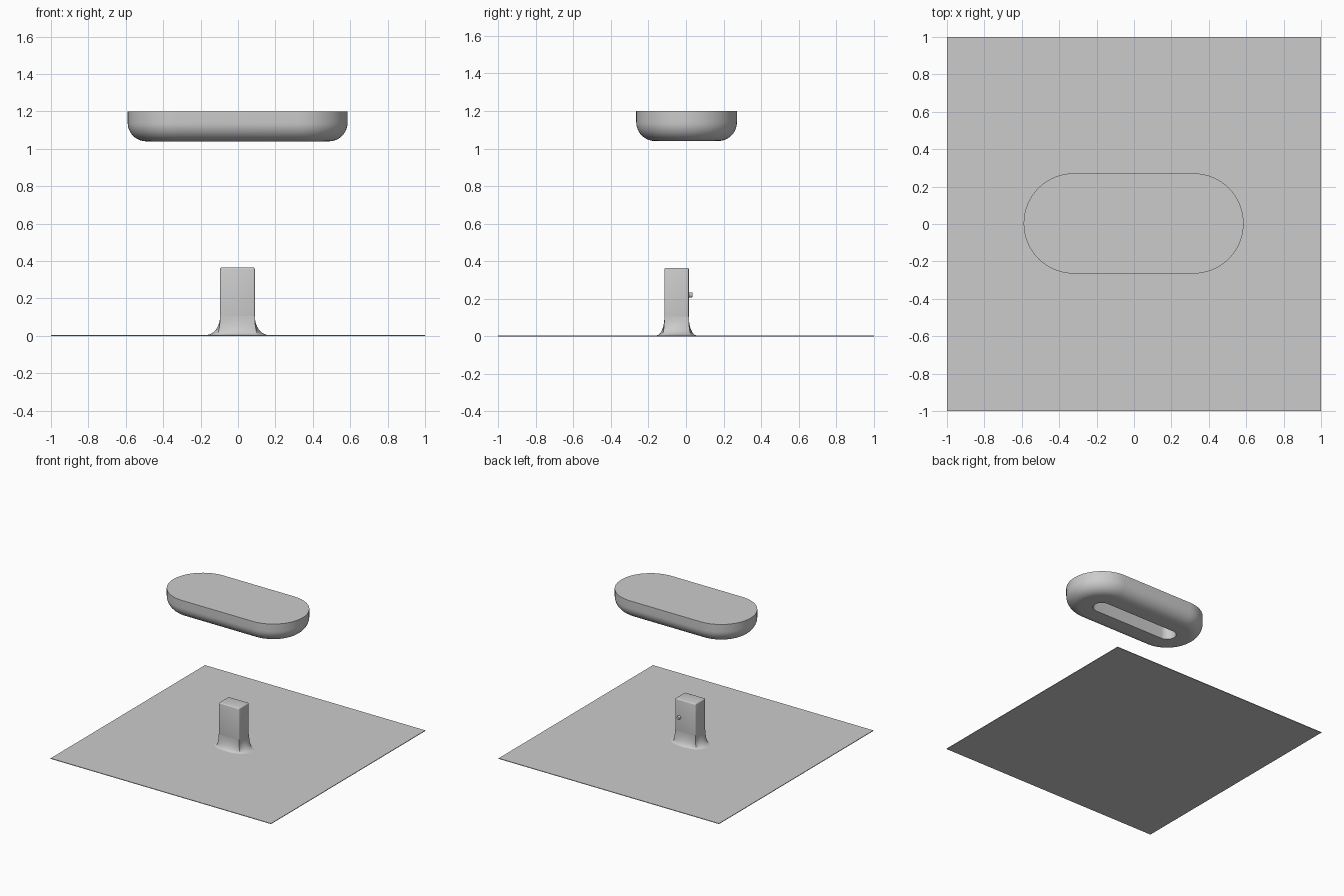
import bpy, bmesh, math

if "Cube" in bpy.data.objects:
    bpy.data.objects.remove(bpy.data.objects["Cube"])


def finish(name, bm, angle=35):
    bmesh.ops.recalc_face_normals(bm, faces=bm.faces[:])
    me = bpy.data.meshes.new(name)
    bm.to_mesh(me)
    bm.free()
    ob = bpy.data.objects.new(name, me)
    bpy.context.collection.objects.link(ob)
    bpy.ops.object.select_all(action='DESELECT')
    ob.select_set(True)
    bpy.context.view_layer.objects.active = ob
    bpy.ops.object.shade_smooth_by_angle(angle=math.radians(angle))
    return ob


def loft(name, loops, caps=True):
    bm = bmesh.new()
    rings = [[bm.verts.new(p) for p in loop] for loop in loops]
    n = len(rings[0])
    for a, b in zip(rings, rings[1:]):
        for i in range(n):
            j = (i + 1) % n
            bm.faces.new((a[i], a[j], b[j], b[i]))
    if caps:
        bm.faces.new(rings[0])
        bm.faces.new(rings[-1])
    return finish(name, bm)


def box(name, lo, hi, bevel=0):
    bm = bmesh.new()
    bmesh.ops.create_cube(bm, size=1)
    for v in bm.verts:
        v.co = [(l + h) / 2 + c * (h - l) for c, l, h in zip(v.co, lo, hi)]
    if bevel:
        bmesh.ops.bevel(bm, geom=bm.edges[:], offset=bevel, segments=3,
                        profile=0.5, affect='EDGES')
    return finish(name, bm)


def stadium(r, z, half=0.32, cy=0.003, n=32):
    pts = []
    for side in (0, 1):
        for i in range(n + 1):
            a = -math.pi / 2 + math.pi * (side + i / n)
            cx = half if side == 0 else -half
            pts.append((cx + r * math.cos(a) - 0.002, cy + r * math.sin(a), z))
    return pts


# thin square ground plate
box("ground_plate", (-1, -1, 0), (1, 1, 0.005))

# upright post
CX, CY, HX, HY = -0.003, -0.05, 0.093, 0.065
box("post", (CX - HX, CY - HY, 0.001), (CX + HX, CY + HY, 0.365), 0.008)

# flared foot: rectangle blending into an ellipse along a concave curve
corners = [(HX, -HY), (HX, HY), (-HX, HY), (-HX, -HY)]
rect = []
for k in range(4):
    (x0, y0), (x1, y1) = corners[k], corners[(k + 1) % 4]
    for i in range(12):
        rect.append((x0 + (x1 - x0) * i / 12, y0 + (y1 - y0) * i / 12))
EX, EY = 0.166, 0.107
foot = []
for s in range(13):
    a = math.pi / 2 * s / 12
    t, z = 1 - math.cos(a), 0.105 - 0.1 * math.sin(a)
    ring = []
    for x, y in rect:
        k = 1 / math.hypot(x / EX, y / EY)
        f = 1 + (k - 1) * t
        ring.append((CX + x * f, CY + y * f, z))
    foot.append(ring)
foot.append([(x, y, 0.001) for x, y, z in foot[-1]])
loft("flared_foot", foot)

# small button on the back of the post
button = []
for r, y in ((0.014, 0.010), (0.014, 0.030), (0.011, 0.035)):
    button.append([(0.05 + r * math.cos(2 * math.pi * i / 24), y,
                    0.22 + r * math.sin(2 * math.pi * i / 24)) for i in range(24)])
loft("button", button)

# floating ring-shaped head: flat top, rounded lower edge, slot underneath
R, F = 0.268, 0.1
head = [stadium(R, 1.2)]
for i in range(13):
    a = math.pi / 2 * i / 12
    head.append(stadium(R - F + F * math.cos(a), 1.14 - F * math.sin(a)))
head += [stadium(0.068, 1.04), stadium(0.068, 1.18)]
loft("lamp_head", head)
